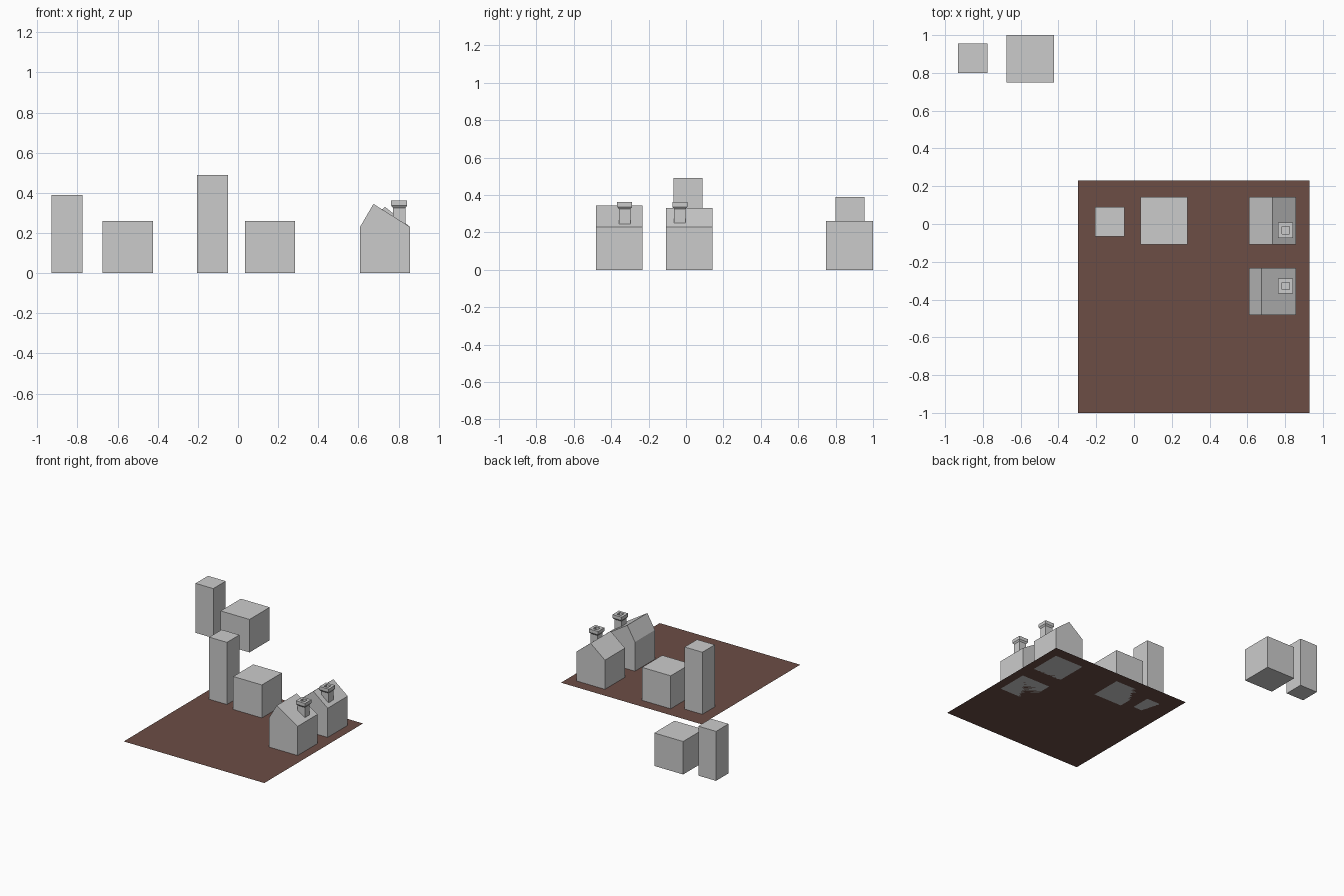
import bpy, bmesh

if "Cube" in bpy.data.objects:
    bpy.data.objects.remove(bpy.data.objects["Cube"])

def finish(name, bm):
    bmesh.ops.recalc_face_normals(bm, faces=bm.faces)
    mesh = bpy.data.meshes.new(name)
    bm.to_mesh(mesh)
    bm.free()
    ob = bpy.data.objects.new(name, mesh)
    bpy.context.collection.objects.link(ob)
    return ob

def extrude_profile(name, profile, y0, y1):
    """Extrude an x-z outline from y0 to y1."""
    bm = bmesh.new()
    front = [bm.verts.new((x, y0, z)) for x, z in profile]
    back = [bm.verts.new((x, y1, z)) for x, z in profile]
    n = len(profile)
    bm.faces.new(front)
    bm.faces.new(back)
    for i in range(n):
        j = (i + 1) % n
        bm.faces.new((front[i], front[j], back[j], back[i]))
    return finish(name, bm)

def block(name, cx, cy, size, height):
    h = size / 2
    outline = [(cx - h, 0), (cx + h, 0), (cx + h, height), (cx - h, height)]
    return extrude_profile(name, outline, cy - h, cy + h)

X0, X1, EAVE = 0.608, 0.858, 0.23

def chimney(name, cx, cy, ridge_x, ridge_z):
    """Square rings from the sloping roof up over the cap and into the flue."""
    roof = lambda x: EAVE + (ridge_z - EAVE) * (X1 - x) / (X1 - ridge_x)
    bm = bmesh.new()
    rings = []
    for r, z in [(0.031, None), (0.031, 0.325), (0.04, 0.337),
                 (0.04, 0.363), (0.019, 0.363), (0.019, 0.33)]:
        rings.append([bm.verts.new((cx + sx * r, cy + sy * r,
                                    roof(cx + sx * r) if z is None else z))
                      for sx, sy in [(-1, -1), (1, -1), (1, 1), (-1, 1)]])
    for a, b in zip(rings, rings[1:]):
        for i in range(4):
            j = (i + 1) % 4
            bm.faces.new((a[i], a[j], b[j], b[i]))
    bm.faces.new(rings[-1])    # flue floor
    return finish(name, bm)

# Plain blocks and towers
block("rear_tower", -0.853, 0.877, 0.155, 0.39)
block("rear_block", -0.55, 0.875, 0.252, 0.26)
block("tall_tower", -0.128, 0.012, 0.155, 0.49)
block("low_block", 0.159, 0.017, 0.25, 0.26)

# Gabled houses with chimneys: front ridge is off-centre
for label, y0, rx, rz, chim_y in [("front", -0.482, 0.675, 0.345, -0.328),
                                  ("rear", -0.108, 0.733, 0.33, -0.033)]:
    extrude_profile(label + "_house",
                    [(X0, 0), (X1, 0), (X1, EAVE), (rx, rz), (X0, EAVE)],
                    y0, y0 + 0.25)
    chimney(label + "_chimney", 0.803, chim_y, rx, rz)

# Flat brown ground sheet
bm = bmesh.new()
bm.faces.new([bm.verts.new((x, y, 0)) for x, y in
              [(-0.297, -1), (0.93, -1), (0.93, 0.23), (-0.297, 0.23)]])
plot = finish("ground_sheet", bm)
brown = bpy.data.materials.new("brown")
brown.diffuse_color = (0.15, 0.075, 0.06, 1)
brown.use_nodes = True
brown.node_tree.nodes["Principled BSDF"].inputs["Base Color"].default_value = brown.diffuse_color
plot.data.materials.append(brown)
